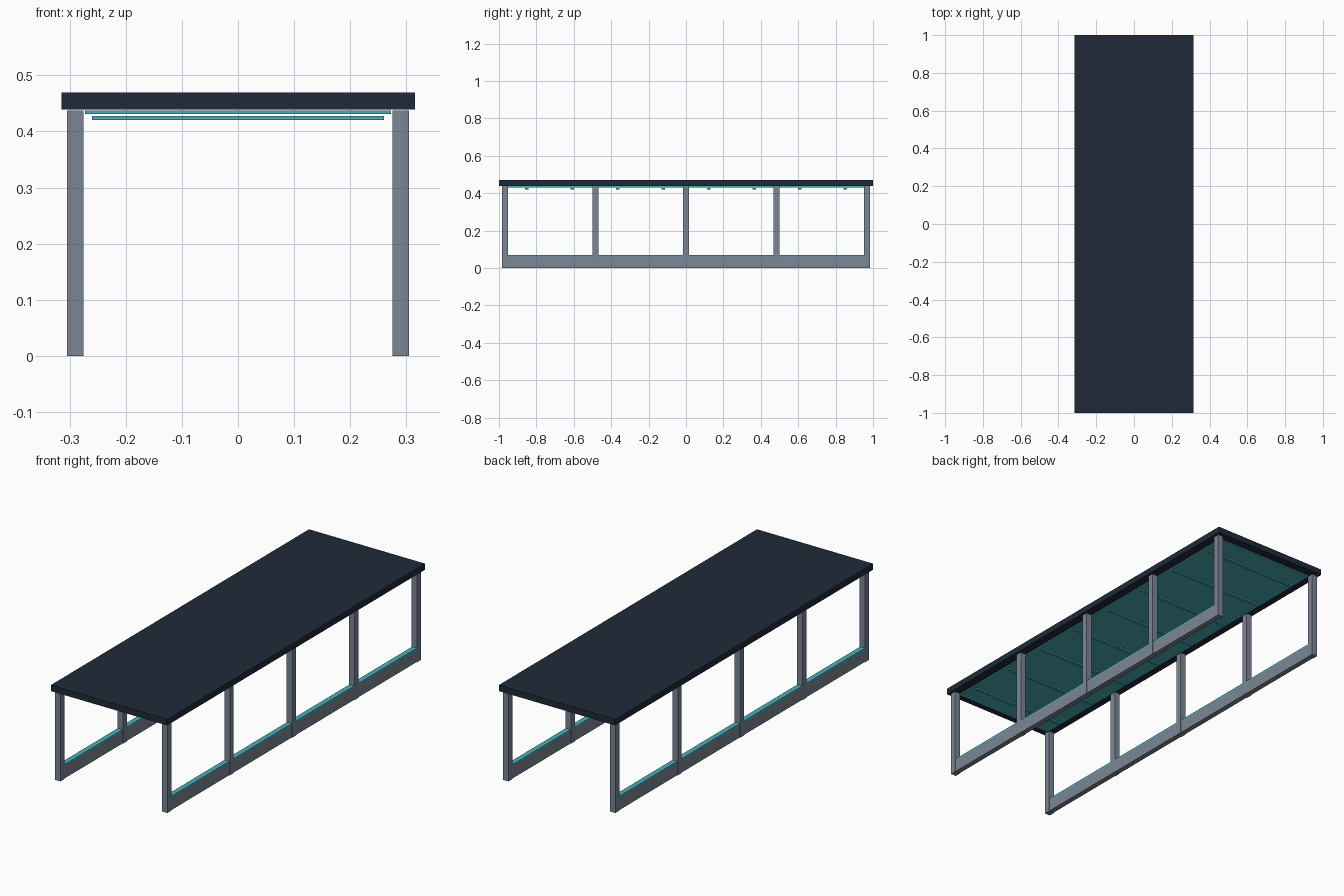
import bpy

cube = bpy.data.objects.get("Cube")
if cube:
    bpy.data.objects.remove(cube, do_unlink=True)


def make_material(name, rgb):
    mat = bpy.data.materials.new(name)
    mat.use_nodes = True
    color = (*rgb, 1.0)
    mat.diffuse_color = color
    mat.node_tree.nodes["Principled BSDF"].inputs["Base Color"].default_value = color
    return mat


navy = make_material("dark navy", (0.014, 0.023, 0.042))
steel = make_material("steel grey", (0.2, 0.238, 0.3))
teal = make_material("teal glass", (0.07, 0.42, 0.47))


def box(name, mat, center, size):
    """Flat-shaded box with its true size baked into the mesh."""
    bpy.ops.mesh.primitive_cube_add(size=1, location=center)
    obj = bpy.context.object
    obj.name = name
    obj.scale = size
    bpy.ops.object.transform_apply(location=False, rotation=False, scale=True)
    obj.data.materials.append(mat)
    return obj


HALF_LENGTH = 0.968   # centre of the end posts
POST = 0.03
POST_TOP = 0.437
SIDE_X = 0.29
BAYS = 4
STRIPS = 8

# Roof slab and the ceiling panel beneath it
box("roof", navy, (0, 0, 0.454), (0.63, 2.0, 0.03))
box("ceiling_panel", teal, (0, 0, 0.434), (0.545, 1.92, 0.006))

# Cross strips under the ceiling
for i in range(STRIPS):
    y = (i - (STRIPS - 1) / 2) * 0.243
    box(f"ceiling_strip_{i + 1}", teal, (0, y, 0.424), (0.52, 0.018, 0.007))

# Posts, low walls and wall trim on both sides
for side, sign in (("left", 1), ("right", -1)):
    x = sign * SIDE_X
    for i in range(BAYS + 1):
        y = HALF_LENGTH * (2 * i / BAYS - 1)
        box(f"{side}_post_{i + 1}", steel, (x, y, POST_TOP / 2), (POST, POST, POST_TOP))
    box(f"{side}_low_wall", steel, (x, 0, 0.031), (0.026, 2 * HALF_LENGTH, 0.06))
    box(f"{side}_wall_trim", teal, (x, 0, 0.065), (0.026, 2 * HALF_LENGTH, 0.008))
